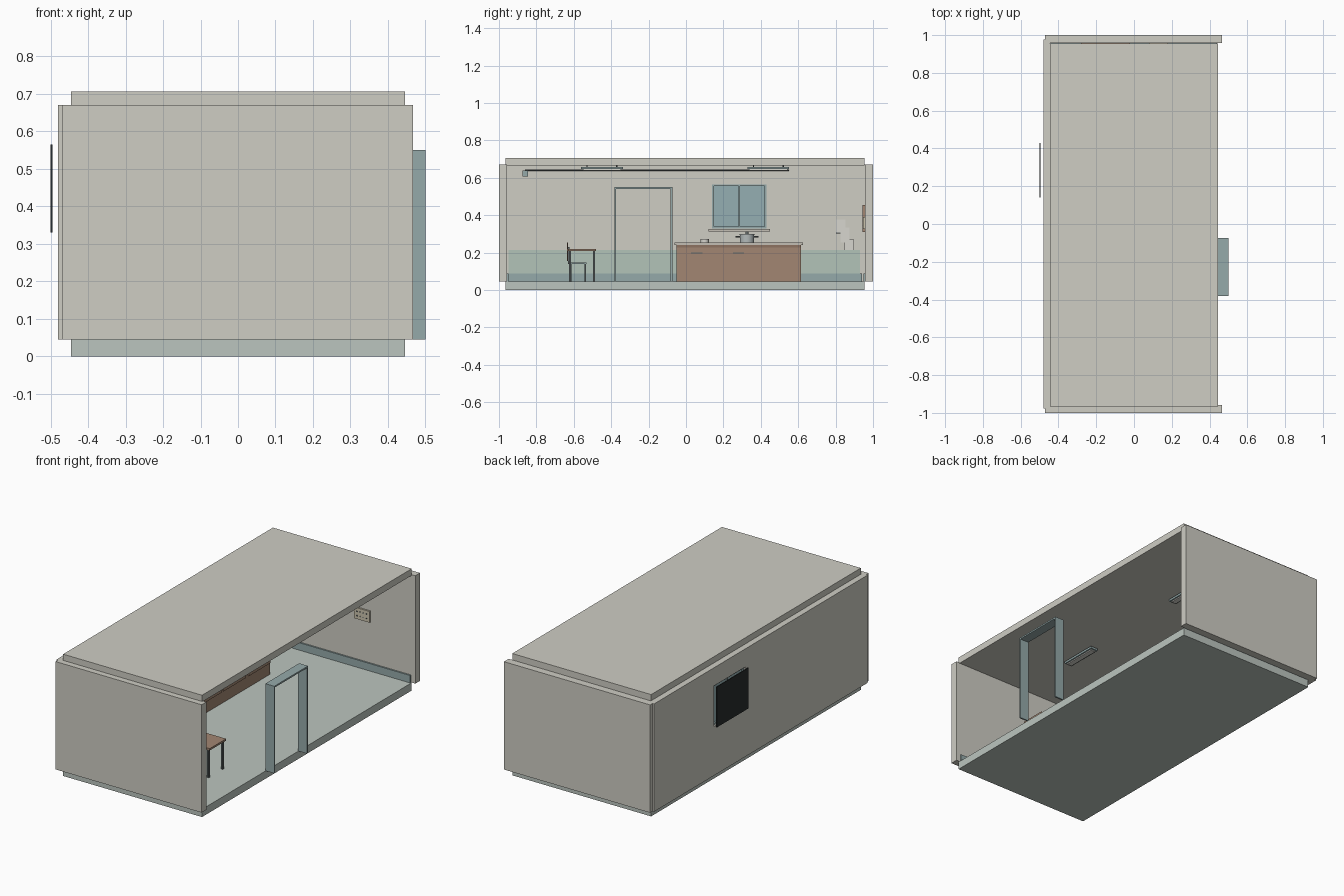
import bpy, math
from mathutils import Vector

if "Cube" in bpy.data.objects:
    bpy.data.objects.remove(bpy.data.objects["Cube"])


def mat(name, r, g, b):
    m = bpy.data.materials.new(name)
    m.diffuse_color = (r, g, b, 1)
    m.use_nodes = True
    m.node_tree.nodes["Principled BSDF"].inputs["Base Color"].default_value = m.diffuse_color
    return m


PLASTER = mat("plaster", 0.62, 0.61, 0.55)
FLOOR = mat("floor_paint", 0.50, 0.56, 0.52)
GREEN = mat("green_paint", 0.45, 0.55, 0.48)
TEAL = mat("teal_paint", 0.30, 0.40, 0.40)
GLASS = mat("glass", 0.30, 0.43, 0.45)
WOOD = mat("wood", 0.36, 0.24, 0.17)
DARK_WOOD = mat("dark_wood", 0.27, 0.17, 0.12)
STONE = mat("stone", 0.55, 0.52, 0.46)
METAL = mat("dark_metal", 0.12, 0.14, 0.14)
STEEL = mat("steel", 0.45, 0.49, 0.49)
NIGHT = mat("night", 0.02, 0.025, 0.025)
PAPER = mat("paper", 0.68, 0.67, 0.62)
BEIGE = mat("beige", 0.60, 0.55, 0.42)


def box(name, x, y, z, m):
    """Box from (min, max) pairs."""
    bpy.ops.mesh.primitive_cube_add(
        size=1, location=[(a + b) / 2 for a, b in (x, y, z)])
    o = bpy.context.object
    o.name = name
    for v in o.data.vertices:
        v.co = [c * (b - a) for c, (a, b) in zip(v.co, (x, y, z))]
    o.data.materials.append(m)
    return o


def rod(name, p, q, r, m, n=12):
    """Cylinder between two points."""
    p, q = Vector(p), Vector(q)
    bpy.ops.mesh.primitive_cylinder_add(
        vertices=n, radius=r, depth=(q - p).length, location=(p + q) / 2)
    o = bpy.context.object
    o.name = name
    o.rotation_euler = (q - p).to_track_quat('Z', 'Y').to_euler()
    o.data.materials.append(m)
    bpy.ops.object.shade_smooth_by_angle(angle=math.radians(40))
    return o


def frame(name, x, y, z, t, m, bottom=True):
    """Rectangular frame standing in the yz plane."""
    for side, a, b in (("a", y[0], y[0] + t), ("b", y[1] - t, y[1])):
        box(f"{name}_jamb_{side}", x, (a, b), z, m)
    inner = (y[0] + t, y[1] - t)
    box(name + "_head", x, inner, (z[1] - t, z[1]), m)
    if bottom:
        box(name + "_bottom", x, inner, (z[0], z[0] + t), m)


Z0, Z1 = 0.045, 0.67          # floor level and wall top
WY, WZ = (0.14, 0.43), (0.33, 0.565)   # window opening

# Shell: slabs and end walls, open on the right
box("floor", (-0.445, 0.445), (-0.965, 0.955), (0, Z0), FLOOR)
box("roof", (-0.445, 0.445), (-0.965, 0.955), (Z1 - 0.003, 0.706), PLASTER)
box("front_wall", (-0.47, 0.467), (-1, -0.957), (Z0, Z1), PLASTER)
box("back_wall", (-0.47, 0.467), (0.957, 1), (Z0, Z1), PLASTER)

# Left wall in pieces around the window
LX = (-0.48, -0.445)
box("left_wall_front", LX, (-0.978, WY[0]), (Z0, Z1), PLASTER)
box("left_wall_back", LX, (WY[1], 0.978), (Z0, Z1), PLASTER)
box("left_wall_below_window", LX, WY, (Z0, WZ[0]), PLASTER)
box("left_wall_above_window", LX, WY, (WZ[1], Z1), PLASTER)

# Painted lower wall and baseboards
box("wainscot", (-0.445, -0.441), (-0.95, 0.93), (Z0, 0.213), GREEN)
box("left_baseboard", (-0.441, -0.433), (-0.95, 0.94), (Z0, 0.088), TEAL)
box("front_baseboard", (-0.441, 0.44), (-0.957, -0.949), (Z0, 0.088), TEAL)
box("back_baseboard", (-0.441, 0.44), (0.948, 0.957), (Z0, 0.088), TEAL)

# Window
frame("window_frame", (-0.47, -0.44), WY, WZ, 0.009, TEAL)
box("window_mullion", (-0.466, -0.442), (0.281, 0.289), (0.339, 0.556), TEAL)
box("window_glass", (-0.460, -0.457), (0.149, 0.421), (0.339, 0.556), GLASS)
box("window_sill", (-0.445, -0.405), (0.12, 0.45), (0.314, 0.326), STONE)
box("night_panel", (-0.5, -0.495), WY, WZ, NIGHT)

# Door frame on the open side
frame("door_frame", (0.443, 0.5), (-0.382, -0.073), (Z0, 0.55), 0.009, TEAL, False)

# Kitchen counter
box("cabinet", (-0.433, -0.225), (-0.05, 0.615), (Z0, 0.242), WOOD)
box("worktop", (-0.44, -0.215), (-0.062, 0.625), (0.242, 0.254), STONE)
box("cabinet_rail", (-0.225, -0.222), (-0.05, 0.615), (0.228, 0.242), DARK_WOOD)
for i, (a, b) in enumerate(((-0.043, 0.163), (0.182, 0.384), (0.415, 0.612))):
    box(f"cabinet_door_{i}", (-0.225, -0.219), (a, b), (0.113, 0.223), WOOD)
    if i < 2:
        c = (a + b) / 2 - 0.002
        box(f"door_handle_{i}", (-0.219, -0.211), (c - 0.03, c + 0.03), (0.196, 0.201), METAL)

# Cooking pot and bowl
PX, PY = -0.32, 0.326
rod("pot", (PX, PY, 0.254), (PX, PY, 0.295), 0.038, STEEL, 24)
rod("pot_lid", (PX, PY, 0.295), (PX, PY, 0.300), 0.041, STEEL, 24)
rod("lid_knob", (PX, PY, 0.300), (PX, PY, 0.312), 0.008, METAL)
for s in (-1, 1):
    rod(f"pot_handle_{s}", (PX, PY + s * 0.036, 0.285), (PX, PY + s * 0.062, 0.285), 0.004, METAL)
rod("cup", (-0.3, 0.10, 0.254), (-0.3, 0.10, 0.273), 0.022, PAPER, 20)

# Table
TX = (-0.04, 0.26)
box("table_top", TX, (-0.63, -0.48), (0.208, 0.219), WOOD)
for x in (TX[0] + 0.015, TX[1] - 0.015):
    for y in (-0.62, -0.492):
        box("table_leg", (x - 0.005, x + 0.005), (y - 0.005, y + 0.005), (Z0, 0.208), METAL)

# Chair tucked under the table
CX = (0.06, 0.16)
box("chair_seat", CX, (-0.622, -0.532), (0.138, 0.146), TEAL)
for x in (CX[0] + 0.005, CX[1] - 0.005):
    for y in (-0.617, -0.538):
        box("chair_leg", (x - 0.004, x + 0.004), (y - 0.004, y + 0.004), (Z0, 0.138), METAL)
box("chair_back", CX, (-0.636, -0.630), (0.155, 0.255), DARK_WOOD)
for x in (CX[0] + 0.015, CX[1] - 0.015):
    box("chair_back_post", (x - 0.004, x + 0.004), (-0.630, -0.622), (0.138, 0.23), METAL)

# Ceiling lights
for i, y in enumerate((-0.45, 0.44)):
    box(f"light_tray_{i}", (-0.024, 0.024), (y - 0.112, y + 0.112), (0.646, 0.658), TEAL)
    box(f"light_panel_{i}", (-0.015, 0.015), (y - 0.102, y + 0.102), (0.640, 0.646), PAPER)
    for s in (-0.08, 0.08):
        rod(f"light_hanger_{i}", (0, y + s, 0.658), (0, y + s, 0.668), 0.003, METAL, 8)

# Conduit and junction box along the left wall
rod("conduit", (-0.435, -0.86, 0.641), (-0.435, 0.55, 0.641), 0.004, METAL, 8)
box("junction_box", (-0.445, -0.42), (-0.873, -0.845), (0.607, 0.64), TEAL)

# Back wall fittings
box("cork_board", (-0.28, -0.02), (0.943, 0.957), (0.31, 0.455), WOOD)
box("switch_plate", (0.08, 0.18), (0.947, 0.957), (0.325, 0.39), BEIGE)
for i in range(4):
    for j in range(2):
        x, z = 0.10 + i * 0.02, 0.345 + j * 0.025
        box("switch_button", (x - 0.003, x + 0.003), (0.944, 0.947), (z - 0.003, z + 0.003), METAL)

# Stepped paper sheets on the left wall
for i, (y, z0, z1) in enumerate(((0.803, 0.305, 0.378), (0.825, 0.255, 0.335), (0.848, 0.213, 0.27))):
    box(f"paper_sheet_{i}", (-0.445, -0.438 + i * 0.001), (y, y + 0.05), (z0, z1), PAPER)
box("paper_clip", (-0.445, -0.434), (0.801, 0.826), (0.303, 0.308), METAL)
